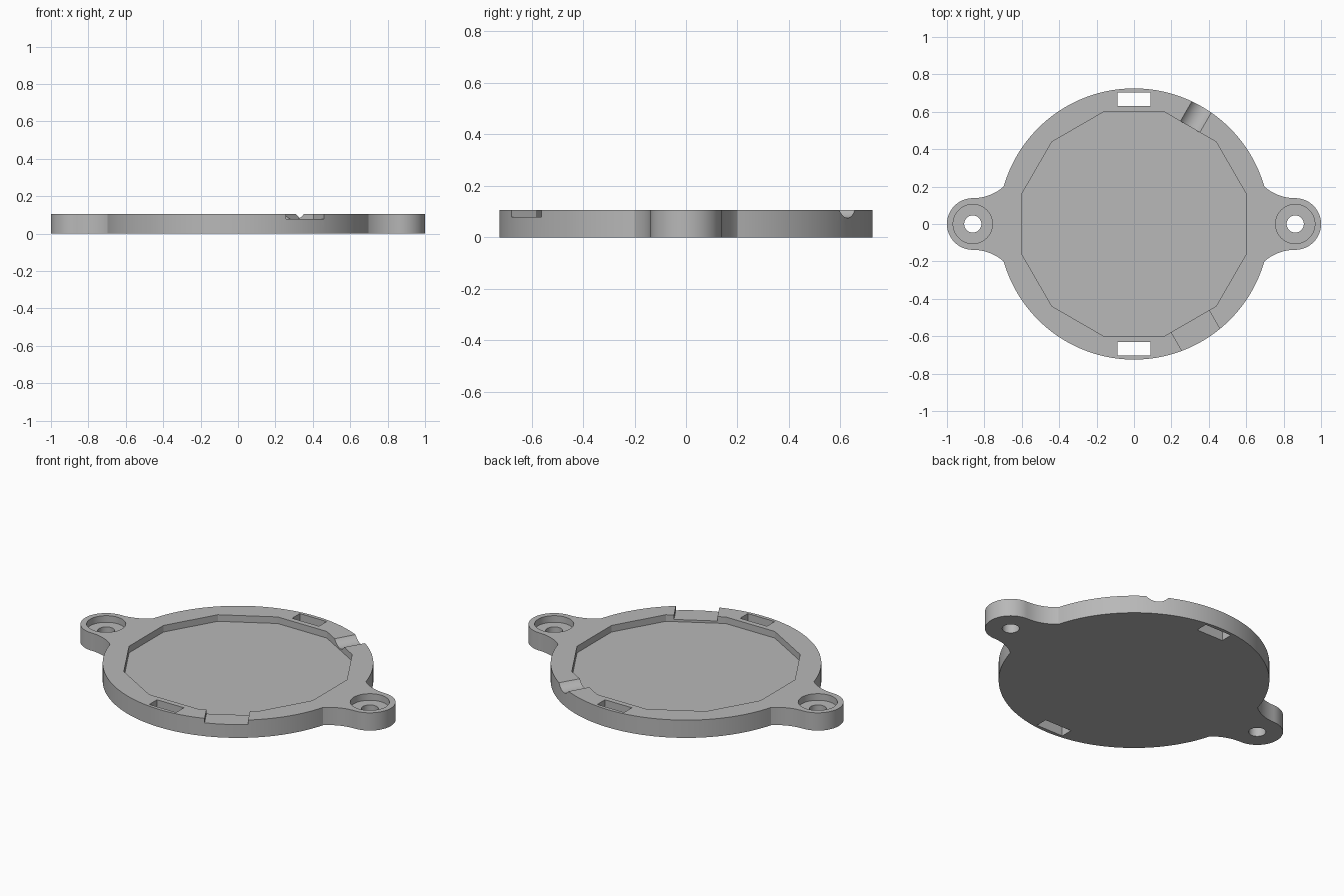
import bpy
import bmesh
from math import pi, sin, cos, asin, atan2, radians, sqrt
from mathutils import Matrix

HEIGHT = 0.105
DISC_R = 0.725
EAR_X, EAR_R = 0.862, 0.138
JOIN_X, JOIN_Y = 0.697, 0.2      # where the fillet meets the disc
FLOOR_Z = 0.066

cube = bpy.data.objects.get("Cube")
if cube:
    bpy.data.objects.remove(cube, do_unlink=True)

grey = bpy.data.materials.new("plain grey")
grey.use_nodes = True
colour = (0.48, 0.48, 0.48, 1)
grey.diffuse_color = colour
grey.node_tree.nodes["Principled BSDF"].inputs["Base Color"].default_value = colour


def arc(cx, cy, r, a0, a1, n):
    return [(cx + r * cos(a0 + (a1 - a0) * i / n),
             cy + r * sin(a0 + (a1 - a0) * i / n)) for i in range(n + 1)]


def prism(name, points, z0, z1):
    """Extrude a flat outline from z0 up to z1."""
    bm = bmesh.new()
    face = bm.faces.new([bm.verts.new((x, y, z0)) for x, y in points])
    ext = bmesh.ops.extrude_face_region(bm, geom=[face])
    top = [v for v in ext["geom"] if isinstance(v, bmesh.types.BMVert)]
    bmesh.ops.translate(bm, verts=top, vec=(0, 0, z1 - z0))
    bmesh.ops.recalc_face_normals(bm, faces=bm.faces)
    mesh = bpy.data.meshes.new(name)
    bm.to_mesh(mesh)
    bm.free()
    mesh.materials.append(grey)
    obj = bpy.data.objects.new(name, mesh)
    bpy.context.collection.objects.link(obj)
    return obj


def rect(x0, x1, y0, y1):
    return [(x0, y0), (x1, y0), (x1, y1), (x0, y1)]


# Quarter outline: ear tip, concave fillet, disc edge
dx, dy = EAR_X - JOIN_X, JOIN_Y - EAR_R
fillet_r = (dx * dx + dy * dy) / (2 * dy)
sweep = asin(dx / fillet_r)
quarter = arc(EAR_X, 0, EAR_R, 0, pi / 2, 20)
quarter += arc(EAR_X, EAR_R + fillet_r, fillet_r, -pi / 2, -pi / 2 - sweep, 12)[1:]
quarter += arc(0, 0, DISC_R, atan2(JOIN_Y, JOIN_X), pi / 2, 32)[1:]

# Mirror the quarter into the whole outline
half = quarter + [(-x, y) for x, y in reversed(quarter[:-1])]
outline = half + [(x, -y) for x, y in reversed(half[1:-1])]
body = prism("mounting_plate", outline, 0, HEIGHT)

# Twelve-sided pocket
cutters = [prism("pocket_cutter",
                 arc(0, 0, 0.621, radians(15), radians(345), 11), FLOOR_Z, 0.2)]

# Ear holes with counterbores, and rectangular strap slots
for s in (-1, 1):
    cutters.append(prism("bore_cutter",
                         arc(s * EAR_X, 0, 0.105, 0, 2 * pi, 48)[:-1], 0.066, 0.2))
    cutters.append(prism("hole_cutter",
                         arc(s * EAR_X, 0, 0.046, 0, 2 * pi, 32)[:-1], -0.1, 0.15))
    cutters.append(prism("slot_cutter",
                         rect(-0.088, 0.088, s * 0.667 - 0.036, s * 0.667 + 0.036),
                         -0.1, 0.2))

# Flat notch through the rim
notch = prism("notch_cutter", rect(0.55, 0.85, -0.117, 0.117), 0.079, 0.2)
notch.data.transform(Matrix.Rotation(radians(-60), 4, "Z"))
cutters.append(notch)

# Rounded groove through the rim
half_w, depth = 0.06, 0.03
groove_r = (half_w ** 2 + depth ** 2) / (2 * depth)
groove = prism("groove_cutter", arc(0, 0, groove_r, 0, 2 * pi, 64)[:-1], 0.55, 0.85)
groove.data.transform(Matrix.Rotation(radians(60), 4, "Z")
                      @ Matrix.Translation((0, 0, HEIGHT - depth + groove_r))
                      @ Matrix.Rotation(pi / 2, 4, "Y"))
cutters.append(groove)

# Cut everything out of the plate
bpy.ops.object.select_all(action="DESELECT")
bpy.context.view_layer.objects.active = body
body.select_set(True)
for cutter in cutters:
    cutter.hide_render = True
    mod = body.modifiers.new(cutter.name, "BOOLEAN")
    mod.operation = "DIFFERENCE"
    mod.solver = "EXACT"
    mod.object = cutter
    bpy.ops.object.modifier_apply(modifier=mod.name)
    bpy.data.objects.remove(cutter, do_unlink=True)

bpy.ops.object.shade_smooth_by_angle(angle=radians(20))
